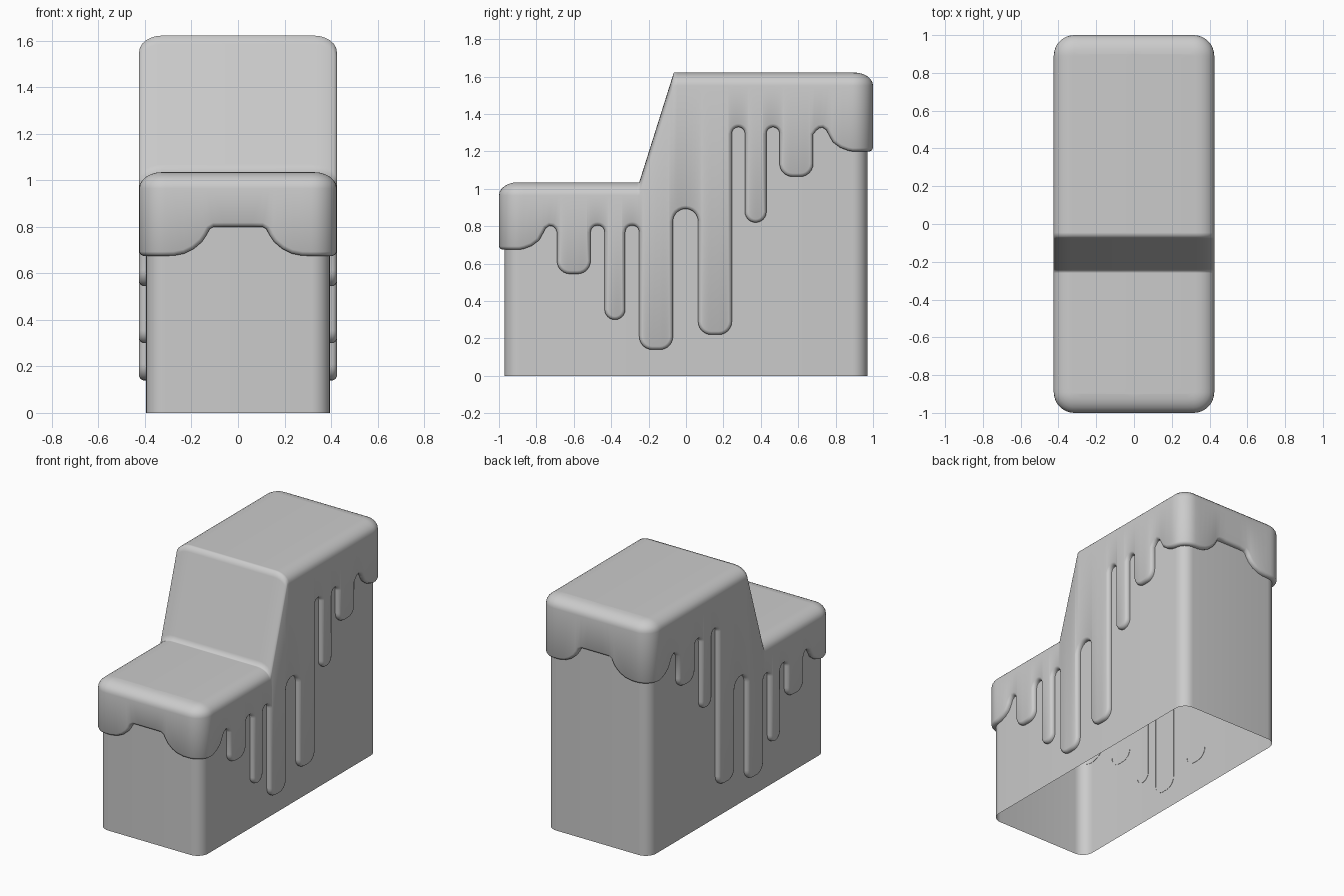
import bpy, bmesh
from math import pi, sin, cos, hypot

if "Cube" in bpy.data.objects:
    bpy.data.objects.remove(bpy.data.objects["Cube"])

HX, HY, R = 0.425, 1.0, 0.11          # outer half sizes, plan corner radius
A, L, S = HX - R, pi / 2 * R, 2 * (HY - R)
TOTAL = 2 * A + 2 * L + S
RISE = 0.525                          # back rim is this much higher
THICK = 0.03


def plan(s, inset):
    """Point on the right half outline, front centre to back centre."""
    r = R - inset
    if s <= A:
        return s, -(HY - inset)
    if s < A + L:
        a = (s - A) / R
        return A + r * sin(a), -(HY - R) - r * cos(a)
    if s <= A + L + S:
        return HX - inset, s - A - L - (HY - R)
    if s < TOTAL - A:
        a = (s - A - L - S) / R
        return A + r * cos(a), (HY - R) + r * sin(a)
    return TOTAL - s, HY - inset


def side(y):
    return A + L + y + HY - R


def top(y):
    t = min(1, max(0, (y + 0.25) / 0.185))
    return 1.035 + t * 0.587


def u_shape(y0, y1, z, up):
    """Rounded end of a drip (up=1) or of a gap (up=-1)."""
    r = min((y1 - y0) / 2, 0.07)
    pts = []
    for c, start in ((y0 + r, pi), (y1 - r, 1.5 * pi)):
        for k in range(7):
            a = start + k * pi / 12
            pts.append((side(c + r * cos(a)), z + up * (r + r * sin(a))))
    return pts


# lower edge of the icing, unrolled as (distance along outline, height)
corner = [(0, .80), (.06, .80), (.105, .80), (.122, .79), (.135, .765), (.155, .735),
          (.19, .705), (.23, .685), (.275, .676)]
corner += [(A + L * k / 8, .675) for k in range(9)]
corner += [(side(y), z) for y, z in ((-.865, .68), (-.825, .695), (-.785, .725),
           (-.763, .765), (-.75, .79), (-.73, .803), (-.713, .80), (-.698, .788), (-.69, .768))]
edge = list(corner)
for y0, y1, z, up in ((-.69, -.51, .545, 1), (-.51, -.435, .805, -1), (-.435, -.325, .30, 1),
                      (-.325, -.25, .805, -1), (-.25, -.07, .14, 1), (-.07, .065, .893, -1),
                      (.065, .245, .22, 1), (.245, .315, 1.33, -1), (.315, .43, .82, 1),
                      (.43, .50, 1.33, -1), (.50, .68, 1.065, 1)):
    edge += u_shape(y0, y1, z, up)
shift = side(-.69) + side(.68)
edge += [(side(.68) if i == 0 else TOTAL - s, z + RISE)
         for i, (s, z) in enumerate(reversed(corner))]
clean = [edge[0]]
for p in edge[1:]:
    if hypot(p[0] - clean[-1][0], p[1] - clean[-1][1]) > 1e-4:
        clean.append(p)
edge = clean
n = len(edge)


def inward(d):
    """Edge moved into the icing by d, kept in order along the outline."""
    out, last = [], 0.0
    for i, (s, z) in enumerate(edge):
        p, q = edge[max(i - 1, 0)], edge[min(i + 1, n - 1)]
        tx, tz = q[0] - p[0], q[1] - p[1]
        ln = hypot(tx, tz)
        s2 = s - d * tz / ln if 0 < i < n - 1 else s
        last = max(last, s2)
        out.append((last, z + d * tx / ln))
    return out


def make(name, bm):
    bmesh.ops.remove_doubles(bm, verts=bm.verts, dist=1e-5)
    bmesh.ops.recalc_face_normals(bm, faces=bm.faces)
    me = bpy.data.meshes.new(name)
    bm.to_mesh(me)
    bm.free()
    ob = bpy.data.objects.new(name, me)
    bpy.context.collection.objects.link(ob)
    m = ob.modifiers.new("mirror", 'MIRROR')
    m.merge_threshold = 1e-4
    bpy.ops.object.select_all(action='DESELECT')
    ob.select_set(True)
    bpy.context.view_layer.objects.active = ob
    bpy.ops.object.modifier_apply(modifier="mirror")
    bpy.ops.object.shade_smooth_by_angle(angle=1.35)
    return ob


def skin(bm, rows):
    """Join rows of points with quads, skipping those without area."""
    vs = [[bm.verts.new(p) for p in row] for row in rows]
    for lo, hi in zip(vs, vs[1:]):
        for i in range(len(lo) - 1):
            q = (lo[i], lo[i + 1], hi[i + 1], hi[i])
            if ((q[2].co - q[0].co).cross(q[3].co - q[1].co)).length > 1e-9:
                bm.faces.new(q)


# icing: rounded rim, side, rounded shoulder, top
rows = []
for d, inset in ((0, THICK + .002), (0, .018), (.006, .006), (.018, 0)):
    ring = inward(d)
    if d == .018:
        for y in (-.25, -.065):       # put columns on the slope's creases
            i = min(range(n), key=lambda k: abs(ring[k][0] - side(y)))
            ring[i] = (side(y), ring[i][1])
    rows.append([(*plan(s, inset), z) for s, z in ring])
for k in range(7):
    a = k * pi / 12
    row = []
    for s, _ in ring:
        x, y = plan(s, .1 * (1 - cos(a)))
        row.append((x, y, top(y) - .07 * (1 - sin(a))))
    rows.append(row)
rows.append([(0, y, z) for x, y, z in rows[-1]])
bm = bmesh.new()
skin(bm, rows)
make("icing", bm)

# body: open-bottomed wall running up behind the icing
cols = [0, A] + [A + L * k / 8 for k in range(1, 9)]
cols += [side(y) for y in (-.25, -.065)] + [TOTAL - s for s in reversed(cols)]
wall = [plan(s, THICK) for s in cols]
bm = bmesh.new()
skin(bm, [[(x, y, 0) for x, y in wall], [(x, y, top(y) - .08) for x, y in wall]])
make("body", bm)
